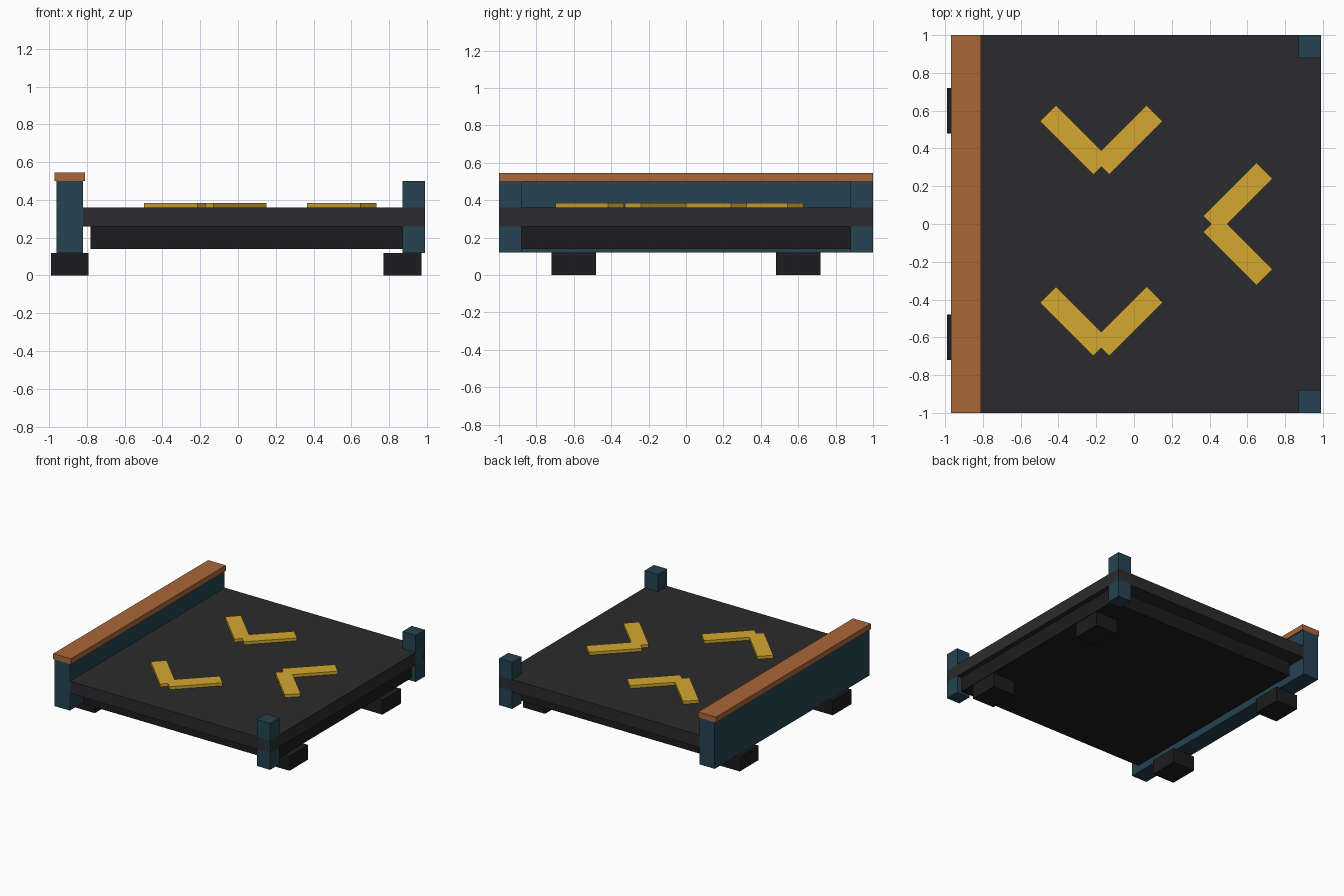
import bpy
from math import radians
from mathutils import Matrix, Vector

if "Cube" in bpy.data.objects:
    bpy.data.objects.remove(bpy.data.objects["Cube"])


def material(name, rgb):
    m = bpy.data.materials.new(name)
    m.diffuse_color = (*rgb, 1)
    m.use_nodes = True
    m.node_tree.nodes["Principled BSDF"].inputs["Base Color"].default_value = m.diffuse_color
    return m


DECK = material("deck_charcoal", (0.024, 0.024, 0.026))
BLACK = material("frame_black", (0.012, 0.012, 0.013))
TEAL = material("dark_teal", (0.018, 0.056, 0.085))
COPPER = material("copper", (0.40, 0.135, 0.04))
GOLD = material("gold", (0.66, 0.39, 0.03))


def box(name, x, y, z, mat, turn=0):
    """Box from (min, max) ranges, optionally turned about its own z axis."""
    lo, hi = Vector((x[0], y[0], z[0])), Vector((x[1], y[1], z[1]))
    bpy.ops.mesh.primitive_cube_add(size=1, location=(lo + hi) / 2)
    ob = bpy.context.object
    ob.name = name
    ob.data.transform(Matrix.Rotation(radians(turn), 4, 'Z') @ Matrix.Diagonal((*(hi - lo), 1)))
    ob.data.materials.append(mat)
    return ob


# Deck and recessed underframe
box("deck", (-0.82, 0.99), (-1, 1), (0.26, 0.36), DECK)
box("underframe", (-0.78, 0.95), (-0.88, 0.88), (0.14, 0.26), BLACK)

# Side wall with its cap rail
box("side_wall", (-0.96, -0.82), (-1, 1), (0.12, 0.50), TEAL)
box("cap_rail", (-0.97, -0.81), (-1, 1), (0.50, 0.545), COPPER)

# Corner posts and feet, front and back
for side, s in (("front", -1), ("back", 1)):
    box(f"{side}_post", (0.87, 0.99), sorted((0.88 * s, s)), (0.12, 0.50), TEAL)
    foot_y = sorted((0.48 * s, 0.72 * s))
    box(f"{side}_left_foot", (-0.99, -0.79), foot_y, (0, 0.12), BLACK)
    box(f"{side}_right_foot", (0.77, 0.97), foot_y, (0, 0.12), BLACK)


# Raised arrow markings: two crossed bars each
def chevron(name, cx, cy, along_x):
    for i, s in enumerate((-1, 1)):
        x, y = (cx + 0.141 * s, cy) if along_x else (cx, cy + 0.141 * s)
        box(f"{name}_bar_{i + 1}", (x - 0.2, x + 0.2), (y - 0.06, y + 0.06),
            (0.36, 0.384), GOLD, 45 * s)


chevron("back_arrow", -0.173, 0.445, True)
chevron("front_arrow", -0.173, -0.515, True)
chevron("right_arrow", 0.55, 0, False)
